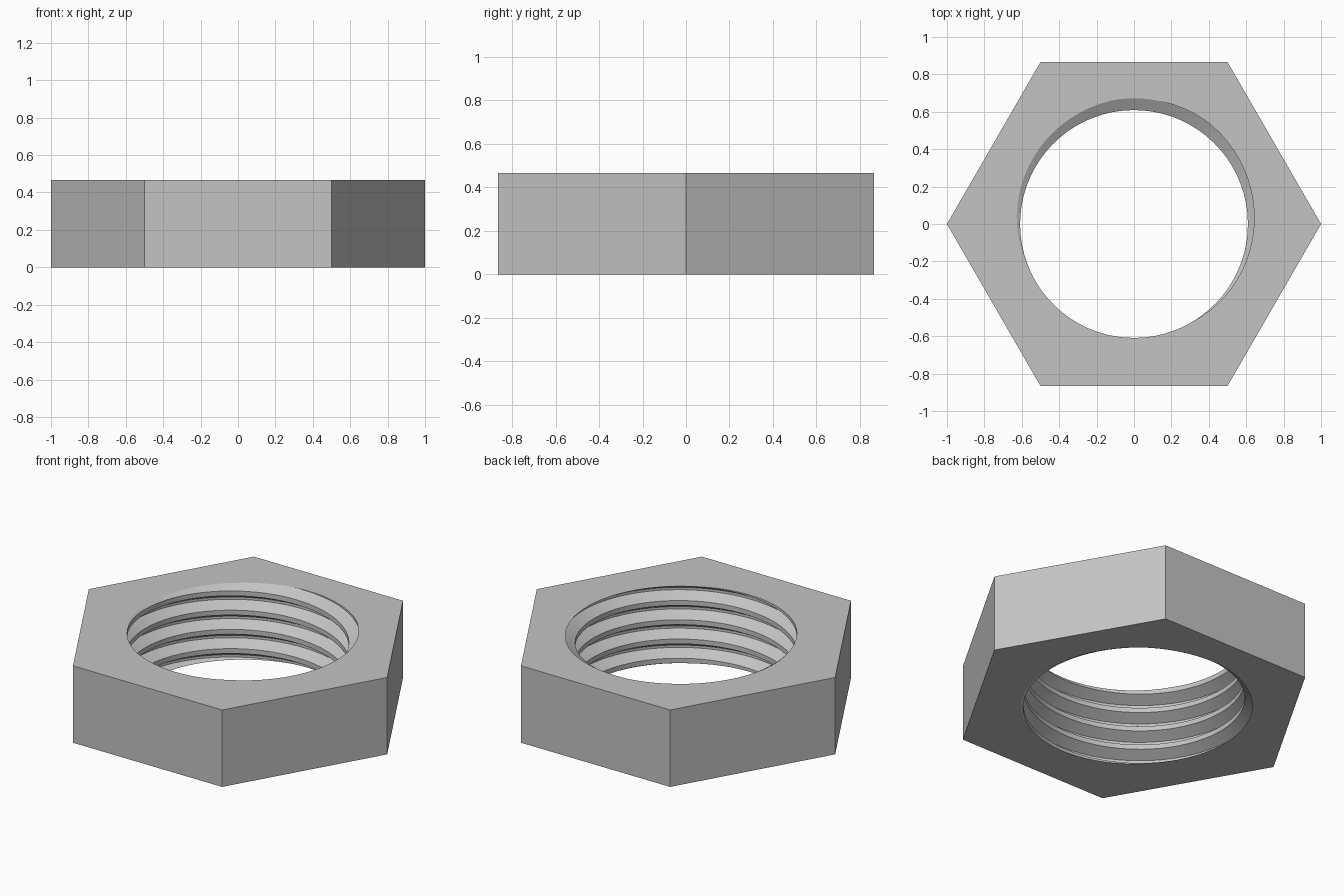
import bpy, bmesh
from math import sin, cos, radians, tau
from mathutils import Vector

if "Cube" in bpy.data.objects:
    bpy.data.objects.remove(bpy.data.objects["Cube"], do_unlink=True)

HEIGHT = 0.466
PITCH = HEIGHT / 4
MINOR, MAJOR = 0.609, 0.672
SEGMENTS = 72                  # columns per turn
START = radians(76)            # where the groove runs out at the top

steel = bpy.data.materials.new("grey steel")
steel.use_nodes = True
colour = (0.55, 0.55, 0.55, 1)
steel.diffuse_color = colour
steel.node_tree.nodes["Principled BSDF"].inputs["Base Color"].default_value = colour

bm = bmesh.new()

# Helical thread: flat root, flank, flat crest, flank, swept past both ends
profile = [(-1 / 16, MAJOR), (1 / 16, MAJOR), (6 / 16, MINOR), (10 / 16, MINOR)]
rows = []
for i in range(-6 * SEGMENTS, 2 * SEGMENTS + 1):
    turn = i / SEGMENTS
    a = START + turn * tau
    rows.append([bm.verts.new((r * cos(a), r * sin(a), HEIGHT + PITCH * (turn + s)))
                 for s, r in profile])
for i in range(len(rows) - SEGMENTS - 1):
    lower = rows[i] + [rows[i + SEGMENTS][0]]
    upper = rows[i + 1] + [rows[i + 1 + SEGMENTS][0]]
    for j in range(4):
        bm.faces.new((lower[j], lower[j + 1], upper[j + 1], upper[j]))

# Trim the thread flush with the top and bottom
for z, direction in ((0, -1), (HEIGHT, 1)):
    bmesh.ops.bisect_plane(bm, geom=bm.verts[:] + bm.edges[:] + bm.faces[:], dist=1e-5,
                           plane_co=(0, 0, z), plane_no=(0, 0, direction), clear_outer=True)
bmesh.ops.delete(bm, geom=[v for v in bm.verts if not v.link_faces], context='VERTS')
bmesh.ops.remove_doubles(bm, verts=bm.verts[:], dist=1e-5)

# Six flat sides
rings = [[bm.verts.new((cos(k * tau / 6), sin(k * tau / 6), z)) for k in range(6)]
         for z in (0, HEIGHT)]
for k in range(6):
    n = (k + 1) % 6
    bm.faces.new((rings[0][k], rings[0][n], rings[1][n], rings[1][k]))

# Flat ends between the hexagon and the threaded hole
for z, direction in ((0, -1), (HEIGHT, 1)):
    rim = [e for e in bm.edges if e.is_boundary
           and all(abs(v.co.z - z) < 1e-4 for v in e.verts)]
    bmesh.ops.triangle_fill(bm, edges=rim, use_beauty=True, normal=Vector((0, 0, direction)))
bmesh.ops.recalc_face_normals(bm, faces=bm.faces[:])

mesh = bpy.data.meshes.new("hex_nut")
bm.to_mesh(mesh)
bm.free()
mesh.materials.append(steel)
nut = bpy.data.objects.new("hex_nut", mesh)
bpy.context.collection.objects.link(nut)
bpy.context.view_layer.objects.active = nut
nut.select_set(True)
bpy.ops.object.shade_smooth_by_angle(angle=radians(30))
